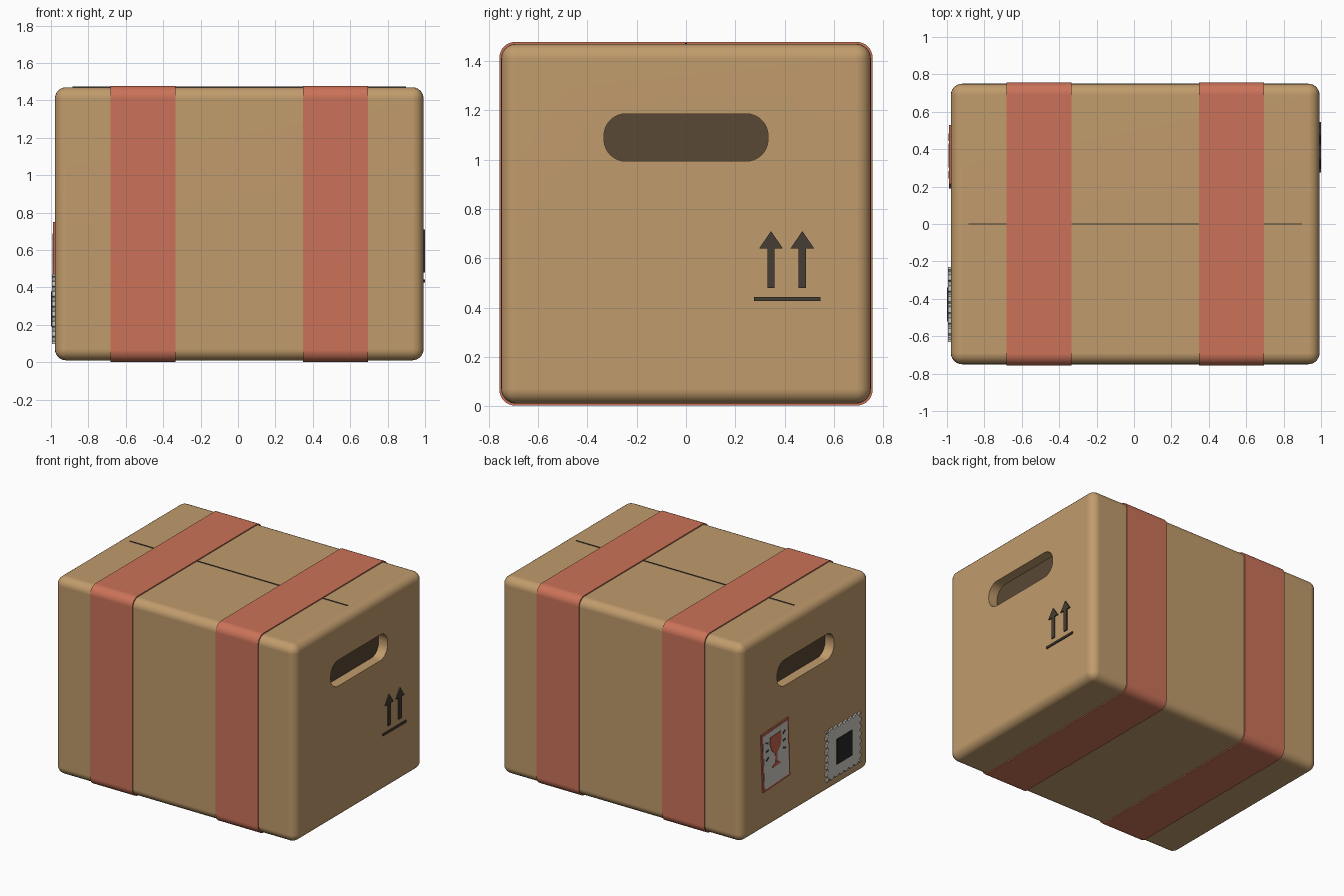
import bpy, bmesh, math

if "Cube" in bpy.data.objects:
    bpy.data.objects.remove(bpy.data.objects["Cube"])

CX = 0.0065                      # box centre in x
X0, X1 = CX - 0.9855, CX + 0.9855  # end walls
ZC = 0.74


def material(name, rgb):
    m = bpy.data.materials.new(name)
    m.diffuse_color = (*rgb, 1)
    m.use_nodes = True
    m.node_tree.nodes["Principled BSDF"].inputs["Base Color"].default_value = m.diffuse_color
    return m


CARD = material("cardboard", (0.53, 0.33, 0.15))
DARK = material("hole_shadow", (0.10, 0.065, 0.035))
TAPE = material("red_tape", (0.60, 0.17, 0.10))
INK = material("ink", (0.058, 0.047, 0.035))
PAPER = material("paper", (0.62, 0.60, 0.55))
RED = material("label_red", (0.55, 0.12, 0.07))
BLACK = material("black", (0.02, 0.02, 0.02))


def finish(name, bm, mat):
    bmesh.ops.recalc_face_normals(bm, faces=bm.faces)
    me = bpy.data.meshes.new(name)
    bm.to_mesh(me)
    bm.free()
    ob = bpy.data.objects.new(name, me)
    bpy.context.collection.objects.link(ob)
    me.materials.append(mat)
    return ob


def activate(ob):
    bpy.ops.object.select_all(action='DESELECT')
    ob.select_set(True)
    bpy.context.view_layer.objects.active = ob


def smooth(ob, angle=35):
    activate(ob)
    bpy.ops.object.shade_smooth_by_angle(angle=math.radians(angle))
    w = ob.modifiers.new("weighted", 'WEIGHTED_NORMAL')
    w.keep_sharp = True


def prism(name, outlines, xa, xb, mat):
    """Extrude (y, z) outlines along x."""
    bm = bmesh.new()
    for pts in outlines:
        a = [bm.verts.new((xa, y, z)) for y, z in pts]
        b = [bm.verts.new((xb, y, z)) for y, z in pts]
        bm.faces.new(a)
        bm.faces.new(b)
        for i in range(len(pts)):
            j = (i + 1) % len(pts)
            bm.faces.new((a[i], a[j], b[j], b[i]))
    return finish(name, bm, mat)


def rrect(cy, cz, hw, hh, r, seg=8):
    pts = []
    for k, (sy, sz) in enumerate(((1, 1), (-1, 1), (-1, -1), (1, -1))):
        for i in range(seg + 1):
            t = math.pi / 2 * (k + i / seg)
            pts.append((cy + sy * (hw - r) + r * math.cos(t),
                        cz + sz * (hh - r) + r * math.sin(t)))
    return pts


def rect(cy, cz, hw, hh):
    return [(cy - hw, cz - hh), (cy + hw, cz - hh), (cy + hw, cz + hh), (cy - hw, cz + hh)]


def place(pts, cy, cz, deg):
    c, s = math.cos(math.radians(deg)), math.sin(math.radians(deg))
    return [(cy + y * c - z * s, cz + y * s + z * c) for y, z in pts]


# Carton body with rounded edges
bm = bmesh.new()
bmesh.ops.create_cube(bm, size=1)
for v in bm.verts:
    v.co = (CX + v.co.x * 1.971, v.co.y * 1.5, ZC + v.co.z * 1.46)
bmesh.ops.bevel(bm, geom=bm.edges[:], offset=0.06, segments=6, profile=0.5, affect='EDGES')
box = finish("carton_body", bm, CARD)

# Hand hole pockets in both ends, with dark floors
DEPTH = 0.075
for side, xf, s in (("left", X0, -1), ("right", X1, 1)):
    xin = xf - s * DEPTH
    cutter = prism("hole_cutter", [rrect(0, 1.09, 0.333, 0.096, 0.088)], xin, xf + s * 0.1, CARD)
    cutter.hide_render = True
    activate(box)
    mod = box.modifiers.new("hole", 'BOOLEAN')
    mod.operation, mod.object, mod.solver = 'DIFFERENCE', cutter, 'EXACT'
    bpy.ops.object.modifier_apply(modifier=mod.name)
    bpy.data.objects.remove(cutter)
    prism(f"{side}_hole_floor", [rrect(0, 1.09, 0.333, 0.096, 0.088)],
          xin - s * 0.004, xin + s * 0.002, DARK)
smooth(box)

# Two tape bands wrapped around the carton
for side, xc in (("left", CX - 0.5145), ("right", CX + 0.5145)):
    outer = rrect(0, ZC, 0.757, 0.738, 0.064)
    inner = rrect(0, ZC, 0.749, 0.729, 0.058)
    bm = bmesh.new()
    loops = [[bm.verts.new((xc + dx, y, z)) for y, z in pts]
             for dx, pts in ((-0.1735, inner), (-0.1735, outer), (0.1735, outer), (0.1735, inner))]
    n = len(outer)
    for k in range(4):
        p, q = loops[k], loops[(k + 1) % 4]
        for i in range(n):
            j = (i + 1) % n
            bm.faces.new((p[i], p[j], q[j], q[i]))
    smooth(finish(f"{side}_tape_band", bm, TAPE))

# Seam where the top flaps meet
prism("top_seam", [rect(0, 1.47, 0.004, 0.004)], CX - 0.892, CX + 0.892, INK)

# This-way-up arrows on the right end
arrow = [(-0.015, 0), (0.015, 0), (0.015, 0.16), (0.048, 0.16),
         (0, 0.23), (-0.048, 0.16), (-0.015, 0.16)]
prism("up_arrows", [place(arrow, 0.345, 0.48, 0), place(arrow, 0.472, 0.48, 0),
                    rect(0.41, 0.435, 0.135, 0.008)], X1 - 0.002, 1.0, INK)

# Tilted glass-warning label on the left end
LY, LZ, TILT = 0.36, 0.525, -3


def on_label(name, outlines, x, mat):
    prism(name, [place(o, LY, LZ, TILT) for o in outlines], X0 + 0.002, x, mat)


on_label("label_border", [rect(0, 0, 0.158, 0.217)], -0.988, RED)
on_label("label_paper", [rect(0, 0, 0.143, 0.202)], -0.990, PAPER)
half = [(0.062, 0.16), (0.064, 0.10), (0.05, 0.055), (0.025, 0.03), (0.01, 0.02),
        (0.01, -0.05), (0.045, -0.062), (0.045, -0.075)]
on_label("glass_symbol", [half + [(-y, z) for y, z in reversed(half)]], -0.993, RED)
marks = []
for s in (-1, 1):
    for z, a in ((0.135, 25), (0.075, 0), (0.015, -25)):
        marks.append(place(rect(0, 0, 0.016, 0.006), s * 0.1, z, s * a))
on_label("shake_marks", marks, -0.993, INK)

# Postage stamp with a perforated edge
def perforated(cy, cz, w, h, n=7, r=0.015):
    pts = []
    corners = [(-w, -h), (w, -h), (w, h), (-w, h)]
    for k in range(4):
        (ay, az), (by, bz) = corners[k], corners[(k + 1) % 4]
        length = math.hypot(by - ay, bz - az)
        uy, uz = (by - ay) / length, (bz - az) / length
        pts.append((cy + ay, cz + az))
        for i in range(n):
            mid = length * (i + 0.5) / n
            for j in range(6):
                t = math.pi * j / 5
                along, inward = mid - r * math.cos(t), r * math.sin(t)
                pts.append((cy + ay + uy * along - uz * inward,
                            cz + az + uz * along + uy * inward))
    return pts


prism("stamp_paper", [perforated(-0.43, 0.285, 0.2, 0.187)], X0 + 0.002, -0.994, PAPER)
prism("stamp_picture", [rect(-0.43, 0.285, 0.09, 0.093)], X0 + 0.002, -1.0, BLACK)
